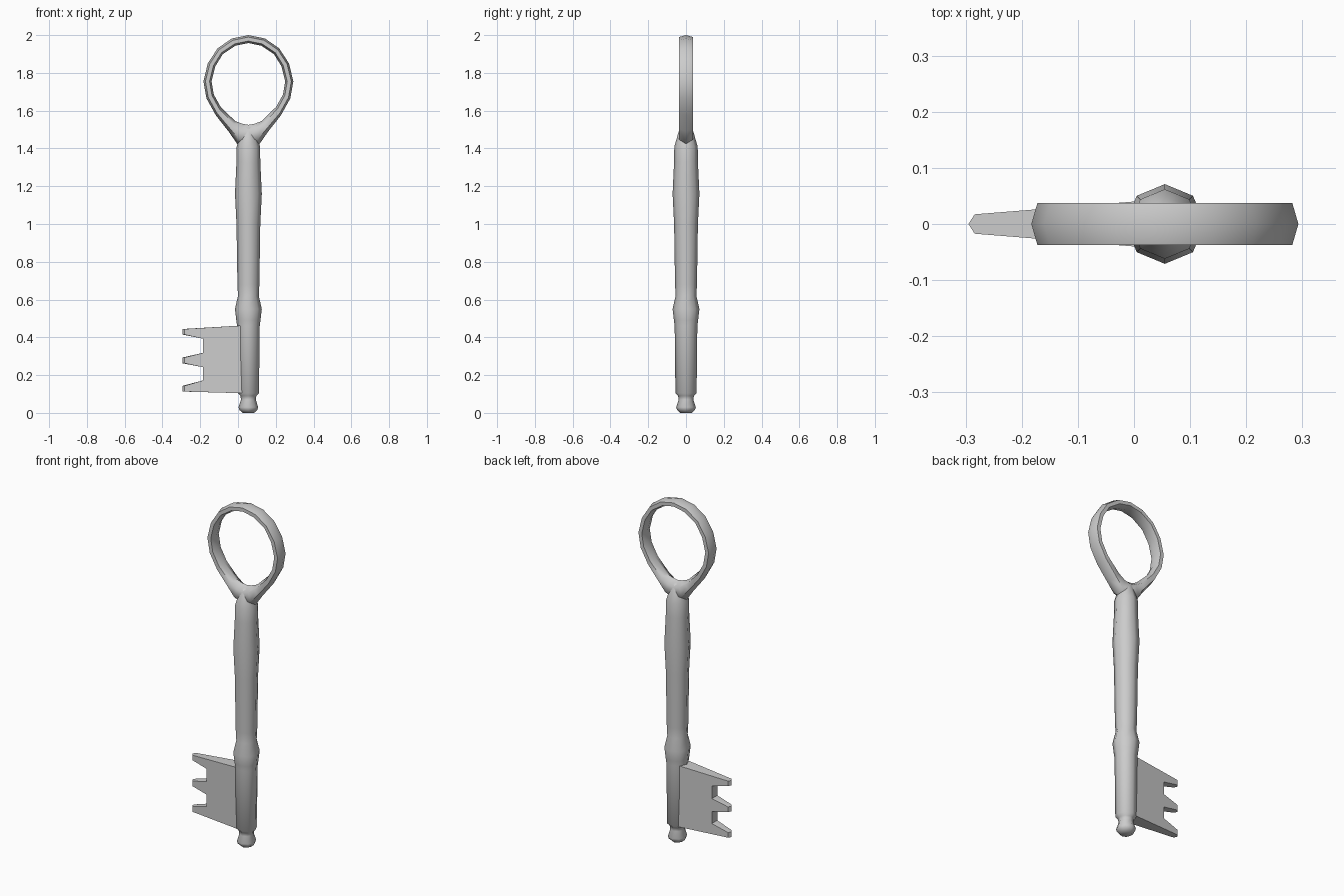
import bpy, bmesh
from math import cos, sin, pi, radians

if "Cube" in bpy.data.objects:
    bpy.data.objects.remove(bpy.data.objects["Cube"])

CX = 0.055  # shaft axis


def make(name, verts, faces, angle):
    me = bpy.data.meshes.new(name)
    me.from_pydata(verts, [], faces)
    bm = bmesh.new()
    bm.from_mesh(me)
    bmesh.ops.recalc_face_normals(bm, faces=bm.faces)
    bm.to_mesh(me)
    bm.free()
    ob = bpy.data.objects.new(name, me)
    bpy.context.collection.objects.link(ob)
    bpy.ops.object.select_all(action='DESELECT')
    ob.select_set(True)
    bpy.context.view_layer.objects.active = ob
    bpy.ops.object.shade_smooth_by_angle(angle=radians(angle))
    return ob


def skin(rings, n, closed):
    """Quads joining consecutive rings of n points each."""
    faces = []
    for i in range(rings if closed else rings - 1):
        j = (i + 1) % rings
        for k in range(n):
            m = (k + 1) % n
            faces.append((i * n + k, i * n + m, j * n + m, j * n + k))
    return faces


# Shaft: eight-sided turned profile (radius, height), tip knob to bow neck
profile = [(.03, 0), (.047, .015), (.052, .03), (.039, .07), (.042, .09),
           (.056, .105), (.06, .46), (.064, .49), (.071, .55), (.055, .62),
           (.058, .68), (.063, 1.0), (.071, 1.16), (.063, 1.33),
           (.062, 1.41), (.05, 1.45), (.039, 1.49), (.025, 1.512)]
N = 8
verts = [(CX + r * cos(2 * pi * k / N), r * sin(2 * pi * k / N), z)
         for r, z in profile for k in range(N)]
faces = skin(len(profile), N, False)
faces += [tuple(range(N)), tuple(range(len(verts) - N, len(verts)))]
make("shaft", verts, faces, 60)

# Bow: half outline as (outer x, outer z, inner x, inner z), mirrored to a loop
half = [(0, 2.0, 0, 1.958), (.088, 1.982, .068, 1.944),
        (.163, 1.93, .135, 1.90), (.215, 1.85, .175, 1.835),
        (.238, 1.755, .195, 1.755), (.222, 1.665, .183, 1.685),
        (.172, 1.575, .147, 1.62), (.105, 1.49, .07, 1.545),
        (.06, 1.425, .03, 1.53), (0, 1.41, 0, 1.525)]
loop = half + [(-a, b, -c, d) for a, b, c, d in half[-2:0:-1]]
H = .037
section = [(0, 0), (.25, H), (.75, H), (1, 0), (.75, -H), (.25, -H)]
verts = [(CX + ox + (ix - ox) * t, y, oz + (iz - oz) * t)
         for ox, oz, ix, iz in loop for t, y in section]
make("bow_ring", verts, skin(len(loop), 6, True), 60)

# Bit: tapered plate with three pointed teeth
TIP, ROOT = -.284, -.185
outline = [(.03, .104), (TIP, .113), (TIP, .143), (ROOT, .172),
           (ROOT, .242), (TIP, .263), (TIP, .293), (ROOT, .318),
           (ROOT, .393), (TIP, .415), (TIP, .444), (.03, .463)]


def thick(x):
    return .04 + .08 * x


n = len(outline)
verts = [(x, -thick(x), z) for x, z in outline]
verts += [(x - .011 if x == TIP else x, 0, z) for x, z in outline]
verts += [(x, thick(x), z) for x, z in outline]
faces = skin(3, n, False) + [tuple(range(n)), tuple(range(2 * n, 3 * n))]
make("key_bit", verts, faces, 30)
